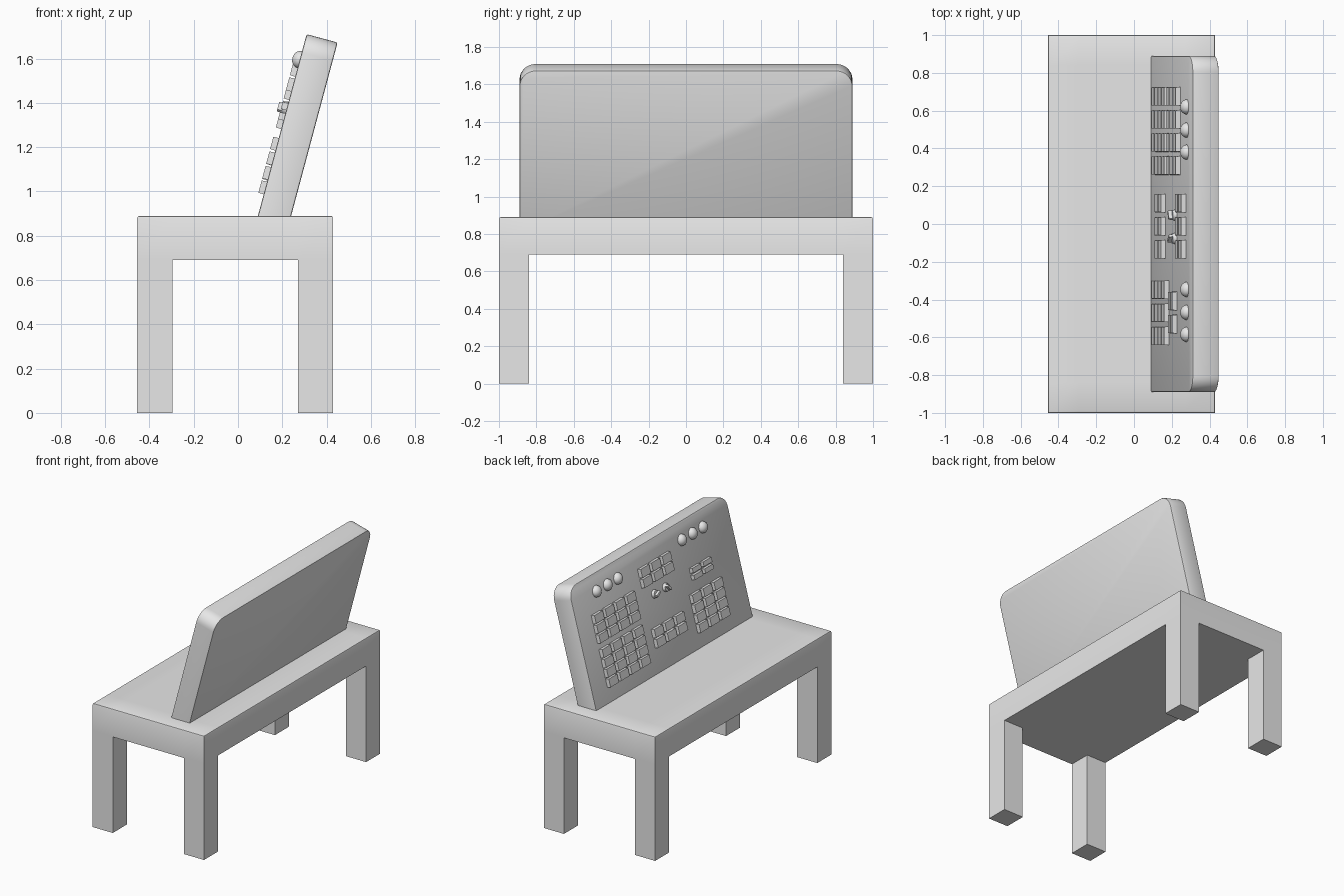
import bpy, bmesh, math
from mathutils import Matrix, Vector

if "Cube" in bpy.data.objects:
    bpy.data.objects.remove(bpy.data.objects["Cube"])

grey = bpy.data.materials.new("plain grey")
grey.diffuse_color = (0.8, 0.8, 0.8, 1)
grey.use_nodes = True
grey.node_tree.nodes["Principled BSDF"].inputs["Base Color"].default_value = grey.diffuse_color

# Panel frame: local x runs along -y, local y up the slope, local z out of the face
TILT = math.radians(15)
s, c = math.sin(TILT), math.cos(TILT)
PANEL = Matrix(((0, s, -c, 0.09), (-1, 0, 0, 0), (0, c, s, 0.89), (0, 0, 0, 1)))


def finish(bm, name, matrix=None, smooth=False):
    bmesh.ops.recalc_face_normals(bm, faces=bm.faces)
    me = bpy.data.meshes.new(name)
    bm.to_mesh(me)
    bm.free()
    me.materials.append(grey)
    ob = bpy.data.objects.new(name, me)
    bpy.context.collection.objects.link(ob)
    if matrix:
        me.transform(matrix)
    if smooth:
        bpy.ops.object.select_all(action='DESELECT')
        ob.select_set(True)
        bpy.context.view_layer.objects.active = ob
        bpy.ops.object.shade_smooth_by_angle(angle=math.radians(40))
    return ob


def box(bm, center, size, taper=1.0, turn=0.0):
    vs = bmesh.ops.create_cube(bm, size=1)['verts']
    rot = Matrix.Rotation(turn, 3, 'Z')
    for v in vs:
        k = taper if v.co.z > 0 else 1.0
        v.co = rot @ Vector((v.co.x * size[0] * k, v.co.y * size[1] * k, v.co.z * size[2])) + Vector(center)


# Table: 3 x 3 grid slab with the corner cells pulled down into legs
def table():
    bm = bmesh.new()
    xs, ys = (-0.455, -0.295, 0.27, 0.43), (-1, -0.84, 0.84, 1)
    top, under = 0.89, 0.69
    grid = [[bm.verts.new((x, y, under)) for y in ys] for x in xs]
    cells = {(i, j): bm.faces.new((grid[i][j], grid[i + 1][j], grid[i + 1][j + 1], grid[i][j + 1]))
             for i in range(3) for j in range(3)}
    up = bmesh.ops.extrude_face_region(bm, geom=list(cells.values()), use_keep_orig=True)['geom']
    for v in up:
        if isinstance(v, bmesh.types.BMVert):
            v.co.z = top
    for i in (0, 2):
        for j in (0, 2):
            f = cells[i, j]
            leg = bmesh.ops.extrude_face_region(bm, geom=[f])['geom']
            for v in leg:
                if isinstance(v, bmesh.types.BMVert):
                    v.co.z = 0
            if f.is_valid:
                bm.faces.remove(f)
    bmesh.ops.recalc_face_normals(bm, faces=bm.faces)
    # soften the rim of the top
    rim = [e for e in bm.edges if all(v.co.z > top - 0.001 for v in e.verts)
           and len(e.link_faces) == 2 and e.calc_face_angle() > 1]
    bmesh.ops.bevel(bm, geom=rim, offset=0.01, segments=2, affect='EDGES', profile=0.5)
    finish(bm, "table", smooth=True)


# Sloping console panel with rounded upper corners, sunk into the table top
def panel():
    bm = bmesh.new()
    half, low, high, r, depth = 0.89, -0.05, 0.849, 0.085, 0.145
    pts = [(-half, low), (half, low)]
    for side, start in ((1, 0), (-1, 90)):
        for k in range(9):
            a = math.radians(start + k * 90 / 8)
            pts.append((side * (half - r) + r * math.cos(a), high - r + r * math.sin(a)))
    face = bm.faces.new([bm.verts.new((x, y, 0)) for x, y in pts])
    ext = bmesh.ops.extrude_face_region(bm, geom=[face], use_keep_orig=True)['geom']
    for v in ext:
        if isinstance(v, bmesh.types.BMVert):
            v.co.z = -depth
    bmesh.ops.recalc_face_normals(bm, faces=bm.faces)
    rims = [e for e in bm.edges if abs(e.verts[0].co.z - e.verts[1].co.z) < 1e-5]
    bmesh.ops.bevel(bm, geom=rims, offset=0.008, segments=2, affect='EDGES', profile=0.5)
    finish(bm, "console_panel", PANEL, smooth=True)


# Block of keys: columns start at y0 and go towards +y, rows climb from v0
def keys(name, y0, cols, v0, rows, pitch, length):
    bm = bmesh.new()
    for i in range(cols):
        for j in range(rows):
            y = y0 + 0.05 + i * 0.122
            box(bm, (-y, v0 + length / 2 + j * pitch, 0.01), (0.1, length, 0.03), 0.95)
    finish(bm, name, PANEL)


# Round lamps
def lamps(name, positions):
    bm = bmesh.new()
    for y in positions:
        vs = bmesh.ops.create_uvsphere(bm, u_segments=20, v_segments=12, radius=0.04)['verts']
        for v in vs:
            v.co.z *= 0.85
            v.co += Vector((-y, 0.73, 0))
    finish(bm, name, PANEL, smooth=True)


# Turning knob: short drum with a grip bar
def knob(name, y, turn):
    bm = bmesh.new()
    bmesh.ops.create_cone(bm, cap_ends=True, segments=16, radius1=0.03, radius2=0.026, depth=0.024,
                          matrix=Matrix.Translation((-y, 0.5, 0.008)))
    box(bm, (-y, 0.5, 0.028), (0.05, 0.016, 0.024), 0.9, turn)
    finish(bm, name, PANEL, smooth=True)


table()
panel()
keys("left_lower_keys", 0.26, 4, 0.10, 4, 0.068, 0.06)
keys("left_upper_keys", 0.26, 4, 0.405, 3, 0.068, 0.06)
keys("right_lower_keys", -0.642, 3, 0.10, 4, 0.068, 0.06)
keys("right_small_keys", -0.58, 2, 0.445, 2, 0.048, 0.034)
keys("middle_lower_keys", -0.184, 3, 0.165, 2, 0.07, 0.06)
keys("middle_upper_keys", -0.184, 3, 0.58, 2, 0.07, 0.062)
lamps("left_lamps", (0.38, 0.497, 0.62))
lamps("right_lamps", (-0.585, -0.468, -0.347))
knob("left_knob", 0.047, math.radians(25))
knob("right_knob", -0.077, math.radians(-50))
